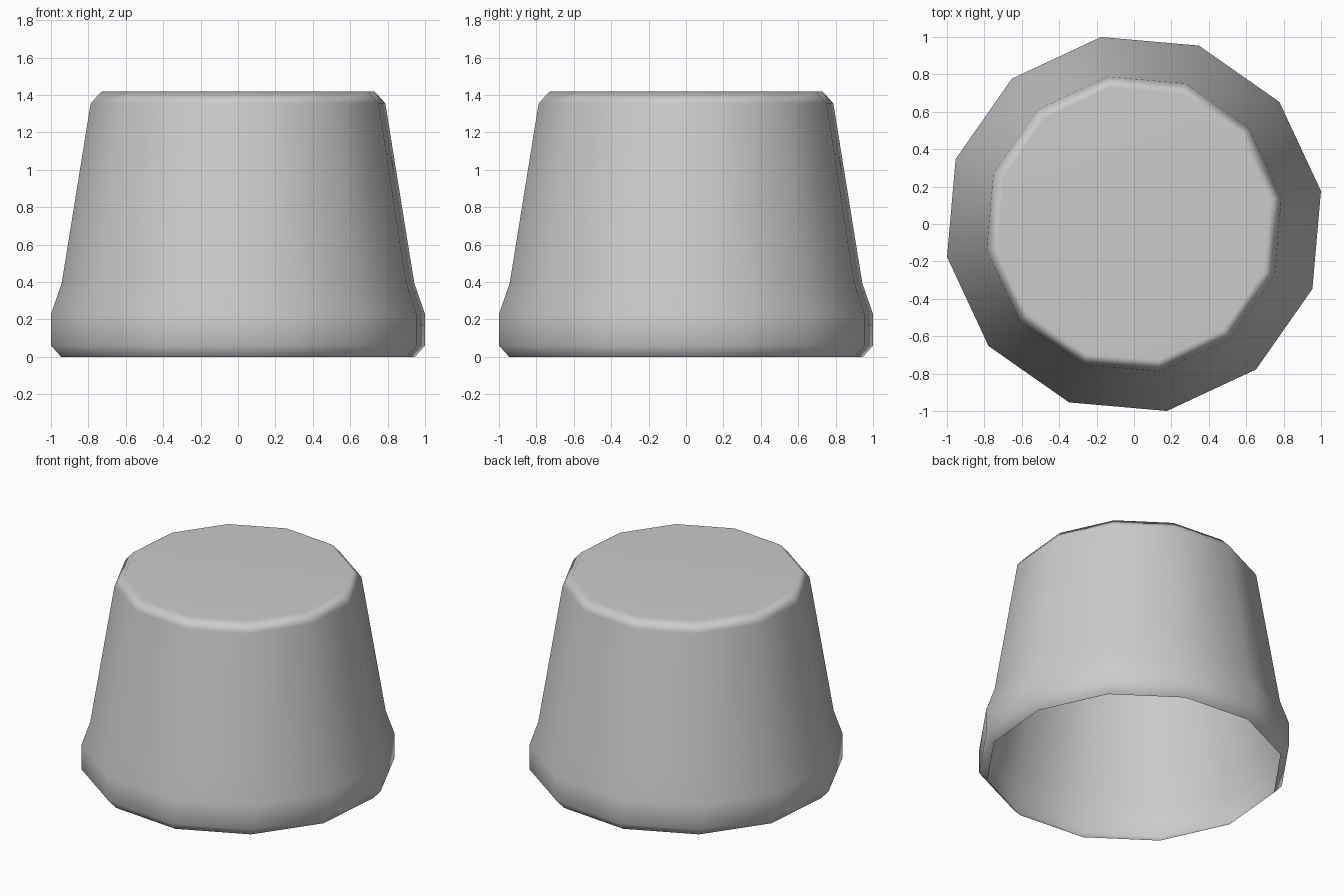
import bpy
import bmesh
from math import cos, sin, radians

SIDES = 12
TWIST = radians(10)

# Remove the default object
cube = bpy.data.objects.get("Cube")
if cube:
    bpy.data.objects.remove(cube, do_unlink=True)

# Plain grey finish
grey = bpy.data.materials.new("plain_grey")
grey.use_nodes = True
colour = (0.6, 0.6, 0.6, 1)
grey.diffuse_color = colour
grey.node_tree.nodes["Principled BSDF"].inputs["Base Color"].default_value = colour

# Outer profile of the cap as (radius, height), from open rim to top
profile = [(0.96, 0), (1.015, 0.06), (1.015, 0.23), (0.957, 0.395),
           (0.80, 1.355), (0.74, 1.42)]

# Hollow shell: rings joined by quads, closed on top, open underneath
bm = bmesh.new()
rings = []
for radius, z in profile:
    angles = [TWIST + radians(360 / SIDES * i) for i in range(SIDES)]
    rings.append([bm.verts.new((radius * cos(a), radius * sin(a), z)) for a in angles])
for low, high in zip(rings, rings[1:]):
    for i in range(SIDES):
        j = (i + 1) % SIDES
        bm.faces.new((low[i], low[j], high[j], high[i]))
bm.faces.new(rings[-1])

mesh = bpy.data.meshes.new("cap_shell")
bm.to_mesh(mesh)
bm.free()
mesh.materials.append(grey)
mesh.shade_smooth()
shell = bpy.data.objects.new("cap_shell", mesh)
bpy.context.collection.objects.link(shell)

# Keep the broad top and walls flat while the bevels blend between them
weighted = shell.modifiers.new("weighted_normals", 'WEIGHTED_NORMAL')
weighted.keep_sharp = True
